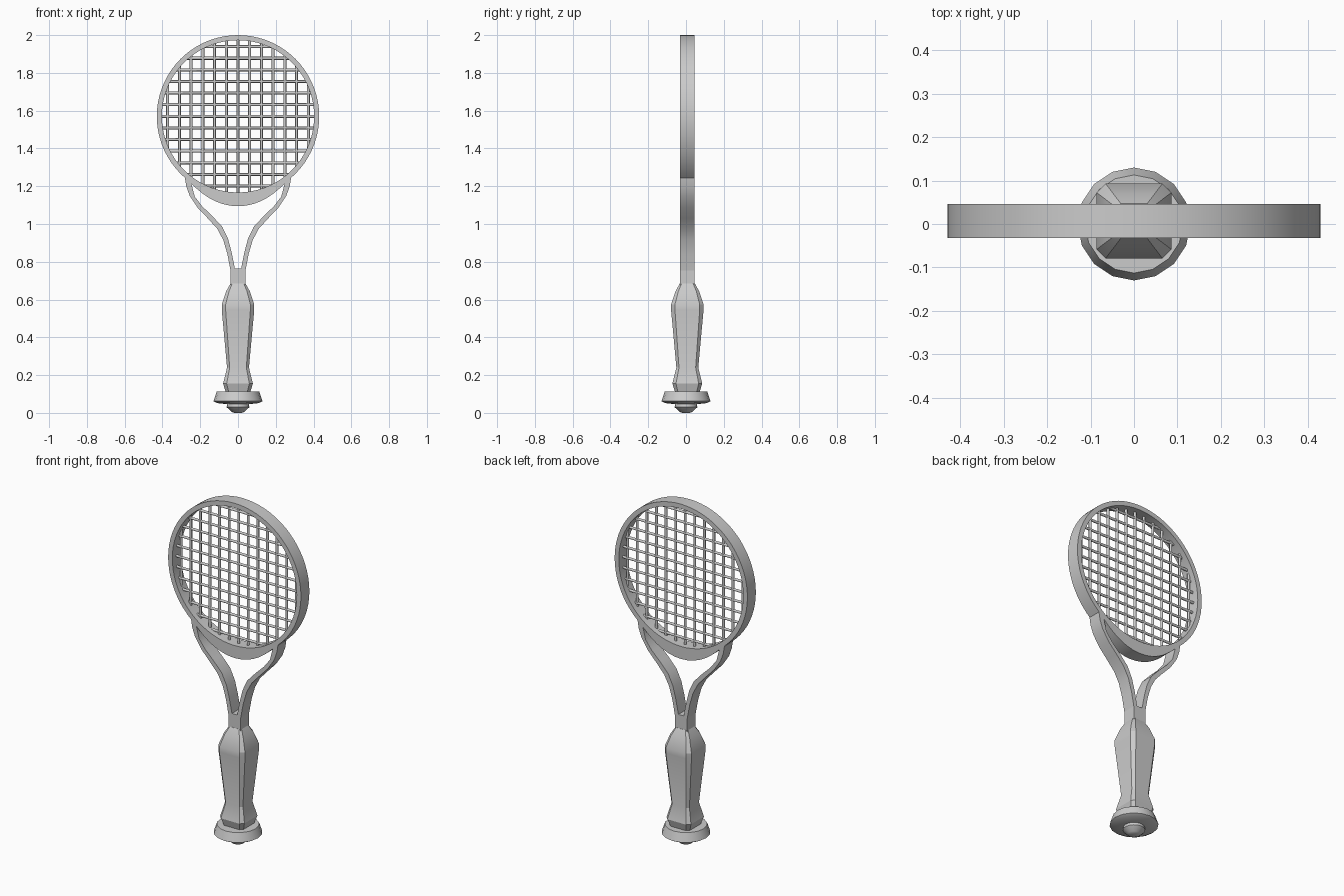
import bpy, bmesh, math

if "Cube" in bpy.data.objects:
    bpy.data.objects.remove(bpy.data.objects["Cube"])

CZ, CY, HALF = 1.57, 0.007, 0.039   # head centre height, frame depth centre, half depth


def finish(bm, name, angle=30):
    bmesh.ops.recalc_face_normals(bm, faces=bm.faces)
    mesh = bpy.data.meshes.new(name)
    bm.to_mesh(mesh)
    bm.free()
    ob = bpy.data.objects.new(name, mesh)
    bpy.context.collection.objects.link(ob)
    bpy.ops.object.select_all(action='DESELECT')
    ob.select_set(True)
    bpy.context.view_layer.objects.active = ob
    bpy.ops.object.shade_smooth_by_angle(angle=math.radians(angle))
    return ob


def loft(name, rings, closed=False, angle=30):
    """Skin a list of equal-length rings; cap the ends or close the loop."""
    bm = bmesh.new()
    vs = [[bm.verts.new(p) for p in r] for r in rings]
    n, k = len(vs), len(vs[0])
    for i in range(n if closed else n - 1):
        a, b = vs[i], vs[(i + 1) % n]
        for j in range(k):
            bm.faces.new((a[j], a[(j + 1) % k], b[(j + 1) % k], b[j]))
    if not closed:
        bm.faces.new(vs[0])
        bm.faces.new(vs[-1])
    return finish(bm, name, angle)


def band(name, outer, inner, closed=False):
    """Flat band between two xz outlines, given the frame depth."""
    y0, y1 = CY - HALF, CY + HALF
    rings = [[(a[0], y0, a[1]), (a[0], y1, a[1]), (b[0], y1, b[1]), (b[0], y0, b[1])]
             for a, b in zip(outer, inner)]
    return loft(name, rings, closed)


# Head hoop, thickened into a crescent at the throat
outer, inner = [], []
for i in range(72):
    t = math.radians(i * 5 - 180)            # 0 points straight down
    r = 0.43
    if abs(t) < math.radians(38):
        r += 0.046 * math.cos(math.pi / 2 * t / math.radians(38)) ** 1.3
    outer.append((r * math.sin(t), CZ - r * math.cos(t)))
    inner.append((0.403 * math.sin(t), CZ - 0.403 * math.cos(t)))
band("head_hoop", outer, inner, True)

# Two curved throat arms
arm_out = [(.271, 1.25), (.281, 1.243), (.274, 1.20), (.256, 1.15), (.215, 1.088), (.16, 1.03),
           (.11, .975), (.078, .915), (.056, .84), (.04, .755)]
arm_in = [(.255, 1.236), (.25, 1.225), (.242, 1.195), (.229, 1.145), (.19, 1.094), (.137, 1.043),
          (.083, .985), (.052, .92), (.034, .85), (.015, .755)]
for s, side in ((-1, "left"), (1, "right")):
    band("throat_arm_" + side, [(s * x, z) for x, z in arm_out], [(s * x, z) for x, z in arm_in])

# Stem joining the arms to the grip
band("stem", [(-.04, .765), (-.04, .62)], [(.04, .765), (.04, .62)])


# Strings: crossing thin rods
def string(name, offset, vertical):
    h = math.sqrt(0.412 ** 2 - offset ** 2)
    rings = []
    for e in (-h, h):
        ring = []
        for k in range(6):
            a = math.tau * k / 6
            u, v = offset + 0.008 * math.cos(a), CY + 0.008 * math.sin(a)
            ring.append((u, v, CZ + e) if vertical else (e, v, CZ + u))
        rings.append(ring)
    loft(name, rings, angle=65)


for i in range(-6, 7):
    string(f"main_string_{i + 7}", i * 0.062, True)
    string(f"cross_string_{i + 7}", i * 0.0615, False)

# Grip: square section with chamfered corners
grip = [(.105, .063), (.155, .079), (.24, .058), (.545, .086), (.575, .086), (.645, .062), (.685, .040)]
rings = []
for z, h in grip:
    c = h * 0.76
    rings.append([(x, CY + y, z) for x, y in
                  ((h, -c), (h, c), (c, h), (-c, h), (-h, c), (-h, -c), (-c, -h), (c, -h))])
loft("grip", rings, angle=20)

# Butt cap: flared disc with a small knob beneath
cap = [(.113, .112), (.13, .062), (.112, .052), (.058, .046), (.06, .03), (.034, .006), (.02, 0)]
loft("butt_cap", [[(r * math.cos(math.tau * k / 16), r * math.sin(math.tau * k / 16), z)
                   for k in range(16)] for r, z in cap])
